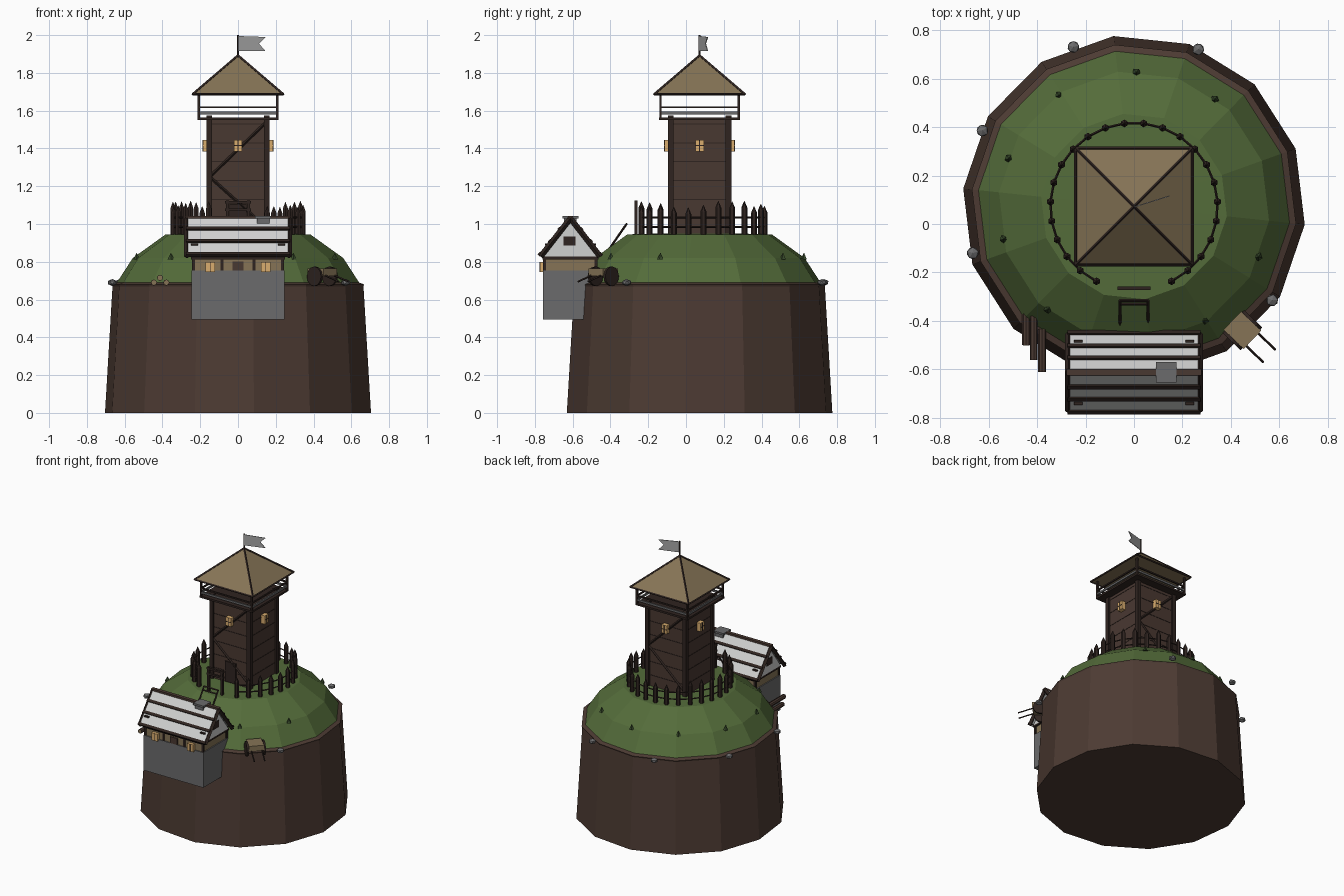
import bpy, bmesh, math, random
from mathutils import Matrix, Vector

random.seed(4)
cube = bpy.data.objects.get("Cube")
if cube:
    bpy.data.objects.remove(cube, do_unlink=True)


def material(name, r, g, b):
    m = bpy.data.materials.new(name)
    m.use_nodes = True
    col = [(c / 255 / 12.92 if c < 11 else ((c / 255 + 0.055) / 1.055) ** 2.4) for c in (r, g, b)] + [1]
    m.diffuse_color = col
    m.node_tree.nodes["Principled BSDF"].inputs["Base Color"].default_value = col
    return m


EARTH = material("earth brown", 77, 59, 51)
WOOD = material("plank brown", 73, 56, 49)
DARK = material("dark timber", 47, 36, 32)
GRASS = material("grass green", 84, 108, 58)
TUFT = material("tuft green", 54, 72, 42)
THATCH = material("thatch tan", 134, 116, 86)
PLASTER = material("plaster white", 208, 209, 208)
STONE = material("stone grey", 107, 107, 108)
GLOW = material("lamp amber", 218, 174, 111)
CLOTH = material("cloth grey", 164, 164, 164)


class Part:
    """Collects primitives in one mesh, one object per part."""

    def __init__(self, name):
        self.name, self.bm, self.mats = name, bmesh.new(), []

    def paint(self, faces, mat):
        if mat not in self.mats:
            self.mats.append(mat)
        for f in faces:
            f.material_index = self.mats.index(mat)

    def solid(self, verts, mat):
        self.paint({f for v in verts for f in v.link_faces}, mat)

    def box(self, c, size, mat, turn=0):
        mx = Matrix.Translation(c) @ Matrix.Rotation(turn, 4, 'Z') @ Matrix.Diagonal((*size, 1))
        self.solid(bmesh.ops.create_cube(self.bm, size=1, matrix=mx)["verts"], mat)

    def rod(self, a, b, r, mat, n=4, r2=None, spin=0):
        a, b = Vector(a), Vector(b)
        d = b - a
        mx = Matrix.Translation((a + b) / 2) @ d.to_track_quat('Z', 'Y').to_matrix().to_4x4()
        mx = mx @ Matrix.Rotation(spin, 4, 'Z')
        v = bmesh.ops.create_cone(self.bm, cap_ends=True, segments=n, radius1=r,
                                  radius2=r if r2 is None else r2, depth=d.length, matrix=mx)["verts"]
        self.solid(v, mat)

    def prism(self, pts, shift, mat):
        vs = [self.bm.verts.new(p) for p in pts]
        face = self.bm.faces.new(vs)
        new = bmesh.ops.extrude_face_region(self.bm, geom=[face], use_keep_orig=True)["geom"]
        top = [g for g in new if isinstance(g, bmesh.types.BMVert)]
        bmesh.ops.translate(self.bm, verts=top, vec=shift)
        self.solid(vs + top, mat)

    def done(self):
        bmesh.ops.recalc_face_normals(self.bm, faces=self.bm.faces)
        me = bpy.data.meshes.new(self.name)
        self.bm.to_mesh(me)
        self.bm.free()
        for m in self.mats:
            me.materials.append(m)
        bpy.context.collection.objects.link(bpy.data.objects.new(self.name, me))


CY = 0.072          # centre of mound and tower in y
TOP = 0.95          # plateau height


def polar(r, deg, z):
    a = math.radians(deg)
    return (r * math.cos(a), CY + r * math.sin(a), z)


# Mound: stacked fourteen-sided rings, coloured by height
mound = Part("mound")
rings = [(0.708, 0), (0.668, 0.67), (0.672, 0.68), (0.645, 0.69), (0.56, 0.82), (0.385, 0.945), (0.2, TOP)]
loops = [[mound.bm.verts.new(polar(r, -6 + 360 / 14 * k, z)) for k in range(14)] for r, z in rings]
for i, (lo, hi) in enumerate(zip(loops, loops[1:])):
    faces = [mound.bm.faces.new((lo[k], lo[k - 13], hi[k - 13], hi[k])) for k in range(14)]
    mound.paint(faces, EARTH if i < 3 else GRASS)
mound.paint([mound.bm.faces.new(loops[0][::-1])], EARTH)
mound.paint([mound.bm.faces.new(loops[-1])], GRASS)
mound.done()

# Tower body with plank seams and corner posts
tower = Part("tower_walls")
tower.box((0, CY, 1.245), (0.31, 0.31, 0.61), WOOD)
for k in range(6):
    tower.box((0, CY, 1.03 + 0.1 * k), (0.314, 0.314, 0.005), DARK)
for sx in (-1, 1):
    for sy in (-1, 1):
        tower.box((sx * 0.153, CY + sy * 0.153, 1.26), (0.03, 0.03, 0.63), DARK)
for s in (-1, 1):
    y = CY + s * 0.158
    tower.rod((s * 0.15, y, 1.25), (-s * 0.15, y, 1.54), 0.008, DARK)
    tower.rod((s * 0.15, y, 1.25), (-s * 0.15, y, 0.98), 0.008, DARK)
tower.box((0, CY - 0.158, 1.03), (0.09, 0.01, 0.15), DARK)
tower.done()

# Lit tower windows on the four sides
windows = Part("tower_windows")
for k in range(4):
    a = k * math.pi / 2
    out = Vector((math.cos(a), math.sin(a), 0))
    c = Vector((0, CY, 1.415))
    windows.box(c + out * 0.168, (0.034, 0.044, 0.062), GLOW, a)
    windows.box(c + out * 0.186, (0.003, 0.004, 0.062), DARK, a)
    windows.box(c + out * 0.186, (0.003, 0.044, 0.004), DARK, a)
windows.done()

# Lookout platform with railings and roof posts
deck = Part("lookout_platform")
deck.box((0, CY, 1.557), (0.43, 0.43, 0.014), DARK)
for s in (-1, 1):
    for t in (-1, 1):
        deck.box((s * 0.207, CY + t * 0.207, 1.62), (0.013, 0.013, 0.13), DARK)
    for z, h, m in ((1.588, 0.014, STONE), (1.618, 0.01, DARK)):
        deck.box((s * 0.207, CY, z), (0.01, 0.42, h), m)
        deck.box((0, CY + s * 0.207, z), (0.42, 0.01, h), m)
deck.done()

# Pyramid roof with hip and eave timbers
roof = Part("tower_roof")
roof.rod((0, CY, 1.685), (0, CY, 1.89), 0.24 * math.sqrt(2), THATCH, 4, 0.002, math.pi / 4)
corners = [Vector((sx * 0.24, CY + sy * 0.24, 1.687)) for sx, sy in ((1, 1), (-1, 1), (-1, -1), (1, -1))]
for i, c in enumerate(corners):
    roof.rod(c, (0, CY, 1.892), 0.007, DARK)
    roof.rod(c, corners[i - 1], 0.007, DARK)
roof.done()

# Swallow-tailed flag on its pole
flag = Part("flag")
flag.rod((0, CY, 1.87), (0, CY, 2.0), 0.005, DARK, 6)
tail = [(0, 1.995), (0.152, 1.99), (0.115, 1.955), (0.152, 1.915), (0, 1.915)]
flag.prism([(u * 0.955, CY + u * 0.3, z) for u, z in tail], (0.001, -0.004, 0), CLOTH)
flag.done()

# Palisade of pointed stakes with two rails, open at the front
fence = Part("palisade")
stakes = [-90 + 360 / 27 * k for k in range(1, 27)]
stakes = [a for a in stakes if abs(a + 90) > 15 and abs(a - 270) > 15]
for a in stakes:
    h = random.uniform(1.05, 1.09)
    fence.rod(polar(0.345, a, 0.93), polar(0.345, a, h), 0.016, DARK, 6)
    fence.rod(polar(0.345, a, h), polar(0.345, a, h + 0.035), 0.016, DARK, 6, 0.001)
for a, b in zip(stakes, stakes[1:]):
    for z in (0.985, 1.035):
        fence.rod(polar(0.345, a, z), polar(0.345, b, z), 0.005, DARK)
fence.done()

# Gate frame and leaning ladder
gate = Part("gate")
for s in (-1, 1):
    gate.box((s * 0.055, -0.265, 1.035), (0.016, 0.016, 0.18), DARK)
    gate.rod((s * 0.058, -0.415, 0.855), (s * 0.058, -0.315, 1.0), 0.006, DARK)
for z in (1.075, 1.115):
    gate.box((0, -0.265, z), (0.135, 0.016, 0.014), DARK)
for y, z in ((-0.315, 1.0), (-0.33, 0.978)):
    gate.rod((-0.06, y, z), (0.06, y, z), 0.006, DARK)
gate.done()

# Cottage walls: stone base, low upper storey, gables
HY = -0.612
house = Part("cottage_walls")
house.box((0, HY, 0.625), (0.49, 0.29, 0.26), STONE)
house.box((0, HY, 0.788), (0.475, 0.275, 0.07), THATCH)
house.box((0, HY, 0.82), (0.5, 0.295, 0.014), DARK)
house.prism([(-0.25, HY - 0.145, 0.825), (-0.25, HY + 0.145, 0.825), (-0.25, HY, 1.02)], (0.5, 0, 0), PLASTER)
for s in (-1, 1):
    house.box((s * 0.251, HY - 0.005, 0.91), (0.008, 0.062, 0.05), DARK)
    house.box((s * 0.147, HY - 0.145, 0.772), (0.05, 0.03, 0.054), GLOW)
    house.box((s * 0.147, HY - 0.161, 0.772), (0.004, 0.004, 0.054), DARK)
    for t in (-1, 1):
        house.box((s * 0.236, HY + t * 0.136, 0.788), (0.016, 0.016, 0.07), DARK)
        house.box((s * 0.085, HY + t * 0.136, 0.788), (0.014, 0.014, 0.07), DARK)
house.box((0, HY - 0.14, 0.778), (0.06, 0.01, 0.048), WOOD)
house.done()

# Cottage roof: pale slopes with battens and barge boards
top = Part("cottage_roof")
for s in (-1, 1):
    eave, ridge = Vector((0, HY + s * 0.158, 0.828)), Vector((0, HY, 1.03))
    up = Vector((0, s * 0.01, 0.012))
    top.prism([p + Vector((-0.27, 0, 0)) for p in (eave, ridge, ridge + up * 0.6, eave + up * 0.6)],
              (0.54, 0, 0), PLASTER)
    for t in (0.02, 0.36, 0.68):
        p = eave.lerp(ridge, t) + up * 0.6
        side = Vector((0.275, 0, 0))
        top.rod(p - side, p + side, 0.013, DARK, 4)
    for e in (-1, 1):
        side = Vector((e * 0.27, 0, 0))
        top.rod(eave + side, ridge + side, 0.015, DARK, 4)
        p = eave.lerp(ridge, 0.25) + up
        top.box(p + Vector((e * 0.23, 0, 0)), (0.035, 0.012, 0.01), DARK)
top.box((0, HY, 1.034), (0.555, 0.026, 0.016), WOOD)
top.box((0.133, HY, 1.005), (0.066, 0.066, 0.06), STONE)
top.box((0.133, HY, 1.036), (0.085, 0.085, 0.014), STONE)
top.done()

# Handcart: turned bed, two wheels, two shafts
cart = Part("handcart")
mid = Vector((0.447, -0.438, 0.745))
ahead = Vector((0.72, -0.69, 0))
across = Vector((0.69, 0.72, 0))
cart.box(mid, (0.115, 0.105, 0.04), THATCH, math.atan2(-0.69, 0.72))
for s in (-1, 1):
    hub = mid + across * (s * 0.058) - Vector((0, 0, 0.022))
    cart.rod(hub - across * 0.007, hub + across * 0.007, 0.052, DARK, 12)
    start = mid + across * (s * 0.036)
    cart.rod(start, start + ahead * 0.155 - Vector((0, 0, 0.05)), 0.005, DARK)
cart.done()

# Felled logs with pale ends
logs = Part("logs")
for x, y0, y1, z in ((-0.445, -0.5, -0.37, 0.69), (-0.413, -0.56, -0.38, 0.715), (-0.379, -0.61, -0.435, 0.69)):
    logs.rod((x, y0, z), (x, y1, z), 0.016, WOOD, 8)
    for y in (y0, y1):
        logs.rod((x, y - 0.001, z), (x, y + 0.001, z), 0.013, THATCH, 8)
logs.done()

# Boulders around the rim
rocks = Part("rocks")
for x, y in ((-0.25, 0.73), (0.265, 0.72), (-0.625, 0.385), (-0.665, -0.12), (0.57, -0.315)):
    mx = Matrix.Translation((x, y, 0.69)) @ Matrix.Rotation(x * 9, 4, 'Z') @ Matrix.Diagonal((1, 1, 0.7, 1))
    rocks.solid(bmesh.ops.create_icosphere(rocks.bm, subdivisions=1, radius=0.027, matrix=mx)["verts"], STONE)
rocks.done()

# Grass tufts on the slope
tufts = Part("grass_tufts")
for a in (89, 124, 53, 159, -22, 194, 230, -58):
    tufts.rod(polar(0.553, a, 0.812), polar(0.553, a, 0.847), 0.018, TUFT, 5, 0.001)
tufts.done()
